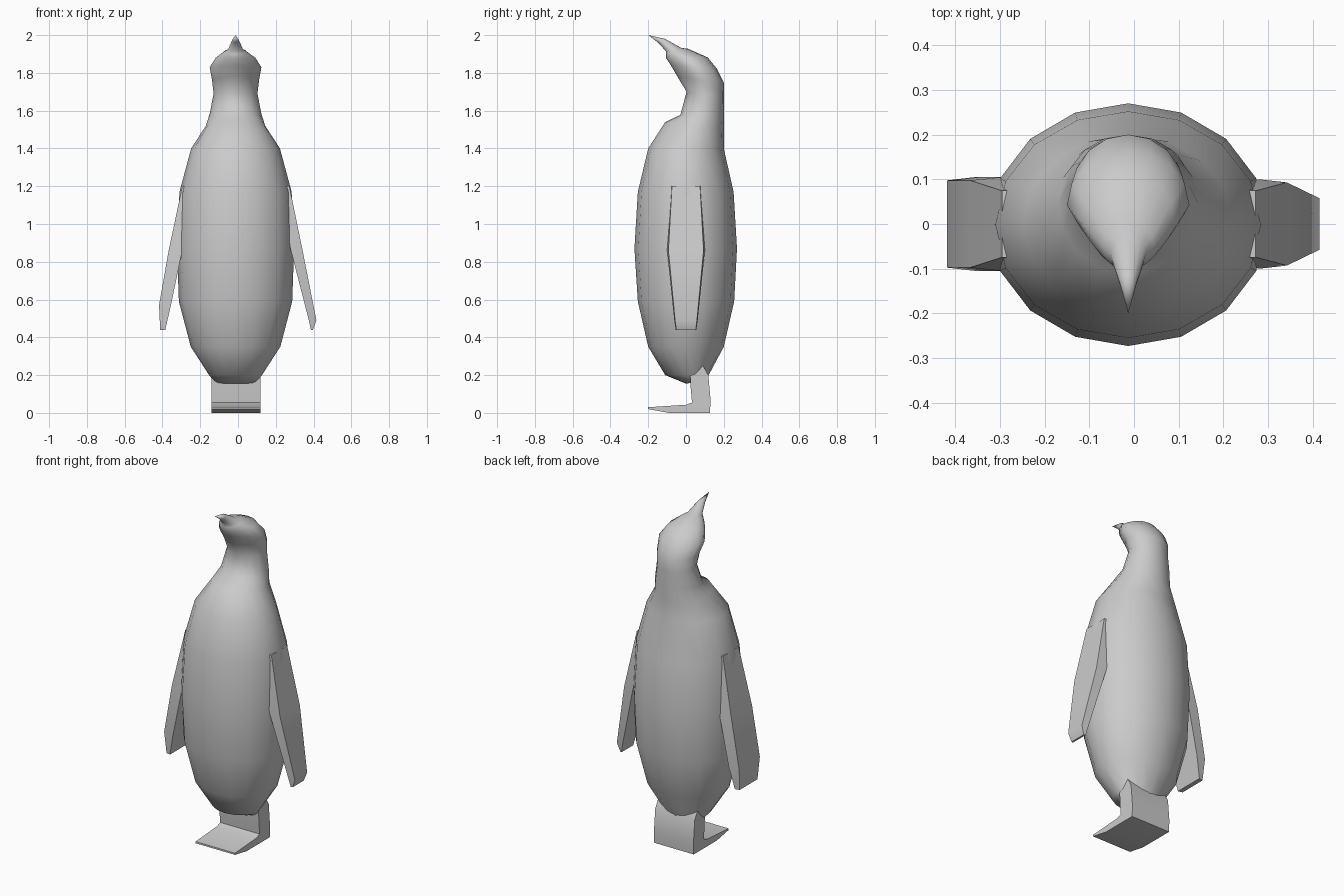
import bpy, bmesh, math

CX = -0.013   # the body sits slightly off the x centre


def loft(name, rings, tip=None, angle=70):
    """Skin a stack of equal-length point rings; optionally close on a tip point."""
    bm = bmesh.new()
    vs = [[bm.verts.new(p) for p in ring] for ring in rings]
    n = len(vs[0])
    for a, b in zip(vs, vs[1:]):
        for i in range(n):
            j = (i + 1) % n
            bm.faces.new((a[i], a[j], b[j], b[i]))
    bm.faces.new(vs[0][::-1])
    if tip:
        t = bm.verts.new(tip)
        for i in range(n):
            bm.faces.new((vs[-1][i], vs[-1][(i + 1) % n], t))
    else:
        bm.faces.new(vs[-1])
    bmesh.ops.recalc_face_normals(bm, faces=bm.faces)
    me = bpy.data.meshes.new(name)
    bm.to_mesh(me)
    bm.free()
    ob = bpy.data.objects.new(name, me)
    bpy.context.collection.objects.link(ob)
    bpy.ops.object.select_all(action='DESELECT')
    ob.select_set(True)
    bpy.context.view_layer.objects.active = ob
    bpy.ops.object.shade_smooth_by_angle(angle=math.radians(angle))
    return ob


def oval(fy, fz, by, bz, hw, pinch=0.0, n=16):
    """Tilted oval through a front and a back point, narrowed toward the front by pinch."""
    pts = []
    for i in range(n):
        a = 2 * math.pi * i / n
        t = math.cos(a)
        w = hw * (1 + pinch * min(t, 0))
        pts.append((CX + w * math.sin(a),
                    (fy + by) / 2 + t * (by - fy) / 2,
                    (fz + bz) / 2 + t * (bz - fz) / 2))
    return pts


# Body, neck, head and beak: front y, front z, back y, back z, half width, front pinch
body = [
    (0.00, 0.155, 0.11, 0.17, 0.11, 0),
    (-0.11, 0.20, 0.12, 0.20, 0.14, 0),
    (-0.20, 0.35, 0.20, 0.35, 0.237, 0),
    (-0.255, 0.59, 0.255, 0.59, 0.30, 0),
    (-0.273, 0.87, 0.27, 0.87, 0.31, 0),
    (-0.255, 1.17, 0.252, 1.17, 0.297, 0),
    (-0.20, 1.40, 0.20, 1.40, 0.235, 0),
    (-0.11, 1.54, 0.20, 1.50, 0.157, 0),
    (-0.03, 1.577, 0.20, 1.59, 0.137, 0),
    (0.003, 1.70, 0.20, 1.68, 0.116, 0.1),
    (-0.045, 1.78, 0.20, 1.75, 0.125, 0.3),
    (-0.08, 1.84, 0.165, 1.82, 0.137, 0.35),
    (-0.105, 1.878, 0.115, 1.882, 0.105, 0.3),
    (-0.107, 1.90, 0.01, 1.928, 0.058, 0.1),
    (-0.106, 1.915, -0.025, 1.932, 0.04, 0),
    (-0.15, 1.962, -0.11, 1.98, 0.019, 0),
]
loft("body", [oval(*r) for r in body], tip=(CX, -0.2, 2.0))


# Flippers: z, inner x, outer x, half depth in y
def flipper(name, sections):
    loft(name, [[(xi, -h, z), (xo, -h * 0.93, z), (xo, h * 0.93, z), (xi, h, z)]
                for z, xi, xo, h in sections], angle=40)


flipper("right_flipper", [(1.20, 0.20, 0.272, 0.08), (0.86, 0.28, 0.342, 0.10),
                          (0.49, 0.375, 0.415, 0.062), (0.44, 0.386, 0.397, 0.055)])
flipper("left_flipper", [(1.20, -0.20, -0.295, 0.08), (0.86, -0.295, -0.367, 0.105),
                         (0.57, -0.355, -0.418, 0.105), (0.44, -0.385, -0.412, 0.09)])

# Joined legs and feet: one side profile extruded across x
foot = [(-0.20, 0.02), (-0.09, 0.0), (0.127, 0.0), (0.13, 0.07), (0.118, 0.20),
        (0.09, 0.25), (0.02, 0.25), (0.025, 0.13), (0.032, 0.055), (0.0, 0.043), (-0.20, 0.03)]
loft("feet", [[(x, y, z) for y, z in foot] for x in (-0.14, 0.12)], angle=40)
